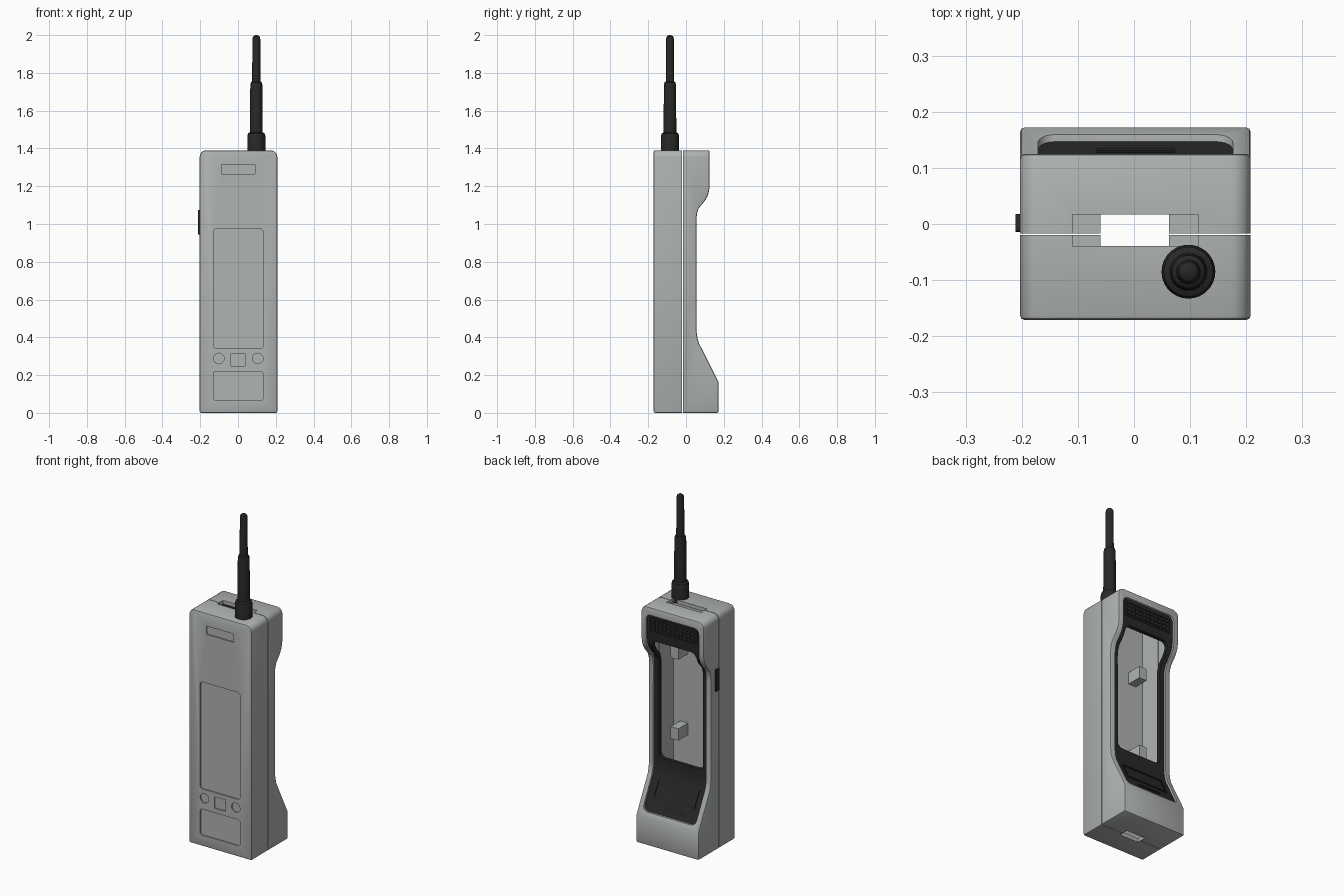
import bpy, bmesh, math
from mathutils import Matrix

if "Cube" in bpy.data.objects:
    bpy.data.objects.remove(bpy.data.objects["Cube"])

CX, HW = 0.0025, 0.2055          # body centre and half width
TOP, SEAM = 1.39, -0.0185        # body height, seam plane between the halves


def material(name, rgb):
    m = bpy.data.materials.new(name)
    m.diffuse_color = (*rgb, 1)
    m.use_nodes = True
    m.node_tree.nodes["Principled BSDF"].inputs["Base Color"].default_value = m.diffuse_color
    return m


GREY = material("casing grey", (0.43, 0.455, 0.445))
BLACK = material("matt black", (0.021, 0.021, 0.021))


def finish(name, bm, mat, smooth=True):
    bmesh.ops.recalc_face_normals(bm, faces=bm.faces[:])
    me = bpy.data.meshes.new(name)
    bm.to_mesh(me)
    bm.free()
    ob = bpy.data.objects.new(name, me)
    bpy.context.collection.objects.link(ob)
    me.materials.append(mat)
    if smooth:
        shade(ob)
    return ob


def shade(ob):
    bpy.ops.object.select_all(action='DESELECT')
    bpy.context.view_layer.objects.active = ob
    ob.select_set(True)
    bpy.ops.object.shade_smooth_by_angle(angle=math.radians(32))


def prism_bm(pts, axis, a, b):
    """Extrude a closed 2D outline along an axis from a to b."""
    place = {'x': lambda p, t: (t, p[0], p[1]),
             'y': lambda p, t: (p[0], t, p[1]),
             'z': lambda p, t: (p[0], p[1], t)}[axis]
    bm = bmesh.new()
    lo = [bm.verts.new(place(p, a)) for p in pts]
    hi = [bm.verts.new(place(p, b)) for p in pts]
    bm.faces.new(lo)
    bm.faces.new(hi)
    for i in range(len(pts)):
        j = (i + 1) % len(pts)
        bm.faces.new((lo[i], lo[j], hi[j], hi[i]))
    bmesh.ops.recalc_face_normals(bm, faces=bm.faces[:])
    return bm


def prism(name, pts, axis, a, b, mat=GREY):
    return finish(name, prism_bm(pts, axis, a, b), mat, False)


def rrect(x0, x1, z0, z1, r, n=6):
    """Rectangle outline with rounded corners."""
    pts = []
    for cx, cz, s in ((x1 - r, z1 - r, 0), (x0 + r, z1 - r, 90),
                      (x0 + r, z0 + r, 180), (x1 - r, z0 + r, 270)):
        for i in range(n + 1):
            a = math.radians(s + 90 * i / n)
            pts.append((cx + r * math.cos(a), cz + r * math.sin(a)))
    return pts


def rect(x0, x1, z0, z1):
    return [(x0, z0), (x1, z0), (x1, z1), (x0, z1)]


def cut(ob, *cutters):
    for c in cutters:
        m = ob.modifiers.new("cut", 'BOOLEAN')
        m.operation, m.solver, m.object = 'DIFFERENCE', 'EXACT', c
        bpy.context.view_layer.objects.active = ob
        bpy.ops.object.modifier_apply(modifier=m.name)
        bpy.data.objects.remove(c)


def shell(name, outer, inner):
    """Hollow half casing with rounded top corners and softened edges."""
    bm = prism_bm(outer, 'x', CX - HW, CX + HW)
    top = [e for e in bm.edges if all(v.co.z > TOP - 0.001 for v in e.verts)
           and abs(e.verts[0].co.x - e.verts[1].co.x) < 1e-5]
    bmesh.ops.bevel(bm, geom=top, offset=0.035, segments=5, profile=0.5, affect='EDGES')
    bm.normal_update()
    edge = [e for e in bm.edges if e.calc_face_angle(0) > math.radians(40)
            and not all(abs(v.co.y - SEAM) < 0.003 for v in e.verts)]
    bmesh.ops.bevel(bm, geom=edge, offset=0.008, segments=2, profile=0.5, affect='EDGES')
    ob = finish(name, bm, GREY, False)
    cut(ob, prism("hollow", inner, 'x', CX - HW + 0.02, CX + HW - 0.02))
    return ob


# Rear outline (y, z) with the narrow hand grip
back = [(0.172, 0), (0.172, 0.165), (0.068, 0.37), (0.060, 0.40), (0.056, 0.43),
        (0.055, 1.02), (0.058, 1.055), (0.068, 1.085), (0.098, 1.12),
        (0.113, 1.145), (0.121, 1.17), (0.125, 1.20), (0.125, TOP)]

# Front casing half
front = shell("front_casing", rect(-0.171, SEAM - 0.0015, 0, TOP),
              rect(-0.149, 0.1, 0.022, TOP - 0.022))
# Rear casing half
inner = [(y - 0.022, min(max(z, 0.022), TOP - 0.022)) for y, z in back]
rear = shell("rear_casing", [(SEAM + 0.0015, 0)] + back + [(SEAM + 0.0015, TOP)],
             [(-0.1, 0.022)] + inner + [(-0.1, TOP - 0.022)])

# Shallow recesses on the front face
circle = [(0.028 * math.cos(i * math.tau / 24), 0.028 * math.sin(i * math.tau / 24))
          for i in range(24)]
recesses = [rrect(-0.13, 0.133, 0.34, 0.975, 0.018), rrect(-0.13, 0.133, 0.065, 0.22, 0.015),
            rrect(-0.088, 0.091, 1.265, 1.315, 0.004), rect(-0.036, 0.037, 0.247, 0.315),
            [(x - 0.101, z + 0.288) for x, z in circle],
            [(x + 0.105, z + 0.288) for x, z in circle]]
cut(front, *[prism("recess", p, 'y', -0.3, -0.163) for p in recesses])

# Slots in the top and bottom, shared by both halves
for half in (front, rear):
    cut(half, prism("top_slot", rect(-0.11, 0.115, -0.039, 0.017), 'z', 1.3, 1.5),
        prism("bottom_slot", rect(-0.06, 0.062, -0.039, 0.017), 'z', -0.1, 0.1))

# Opening in the rear half
cut(rear, prism("opening", rrect(CX - 0.174, CX + 0.174, 0.19, 1.345, 0.03), 'y', 0.0, 0.4))
shade(front)
shade(rear)

# Black liner following the rear outline, with its large window
line = [(0.170, 0.17)] + back[2:-1] + [(0.125, 1.36)]
liner = prism("rear_liner", [(y - 0.013, z) for y, z in line]
              + [(y - 0.036, z) for y, z in reversed(line)],
              'x', CX - 0.182, CX + 0.182, BLACK)
cut(liner, prism("window", rrect(CX - 0.145, CX + 0.145, 0.47, 1.19, 0.035), 'y', -0.2, 0.4))
shade(liner)

# Speaker grille: rows of small blocks within a thin frame
bm = bmesh.new()


def add_box(bm, centre, size, rot=Matrix()):
    bmesh.ops.create_cube(bm, size=1, matrix=Matrix.Translation(centre) @ rot
                          @ Matrix.Diagonal((*size, 1)))


for row in range(3):
    for col in range(11):
        add_box(bm, (CX + (col - 5) * 0.026, 0.113, 1.262 + row * 0.023), (0.018, 0.008, 0.015))
for s in (-1, 1):
    add_box(bm, (CX, 0.113, 1.285 + s * 0.04), (0.31, 0.006, 0.006))
    add_box(bm, (CX + s * 0.152, 0.113, 1.285), (0.006, 0.006, 0.08))
finish("speaker_grille", bm, BLACK, False)

# Latch frame and slit bar on the sloping lower liner
tilt = Matrix.Rotation(math.atan2(0.104, 0.205), 4, 'X')


def slope(z):
    return 0.172 - (z - 0.165) * 0.104 / 0.205 - 0.013


bm = bmesh.new()
for z, w in ((0.265, 0.27), (0.355, 0.27), (0.225, 0.14)):
    add_box(bm, (CX, slope(z), z), (w, 0.01, 0.008), tilt)
for s in (-1, 1):
    add_box(bm, (CX + s * 0.132, slope(0.31), 0.31), (0.008, 0.01, 0.1), tilt)
finish("latch_frame", bm, BLACK, False)

# Four mounting blocks inside the front half
bm = bmesh.new()
for s in (-1, 1):
    for z in (0.58, 1.06):
        add_box(bm, (CX + s * 0.115, -0.105, z), (0.05, 0.09, 0.07))
finish("mounting_blocks", bm, GREY, False)

# Side button
prism("side_button", rrect(-0.014, 0.018, 0.945, 1.075, 0.004, 2), 'x', -0.211, -0.175, BLACK)

# Stepped antenna, turned around its axis
profile = [(0, 1.37), (0.048, 1.37), (0.048, 1.465), (0.044, 1.48), (0.034, 1.485),
           (0.032, 1.735), (0.029, 1.75), (0.022, 1.755), (0.021, 1.98),
           (0.017, 1.993), (0.009, 1.999), (0, 2.0)]
bm = bmesh.new()
vs = [bm.verts.new((r, 0, z)) for r, z in profile]
es = [bm.edges.new(p) for p in zip(vs, vs[1:])]
bmesh.ops.spin(bm, geom=vs + es, cent=(0, 0, 0), axis=(0, 0, 1), angle=math.tau,
               steps=28, use_duplicate=False)
bmesh.ops.remove_doubles(bm, verts=bm.verts[:], dist=1e-4)
bmesh.ops.translate(bm, verts=bm.verts[:], vec=(0.097, -0.085, 0))
finish("antenna", bm, BLACK)
